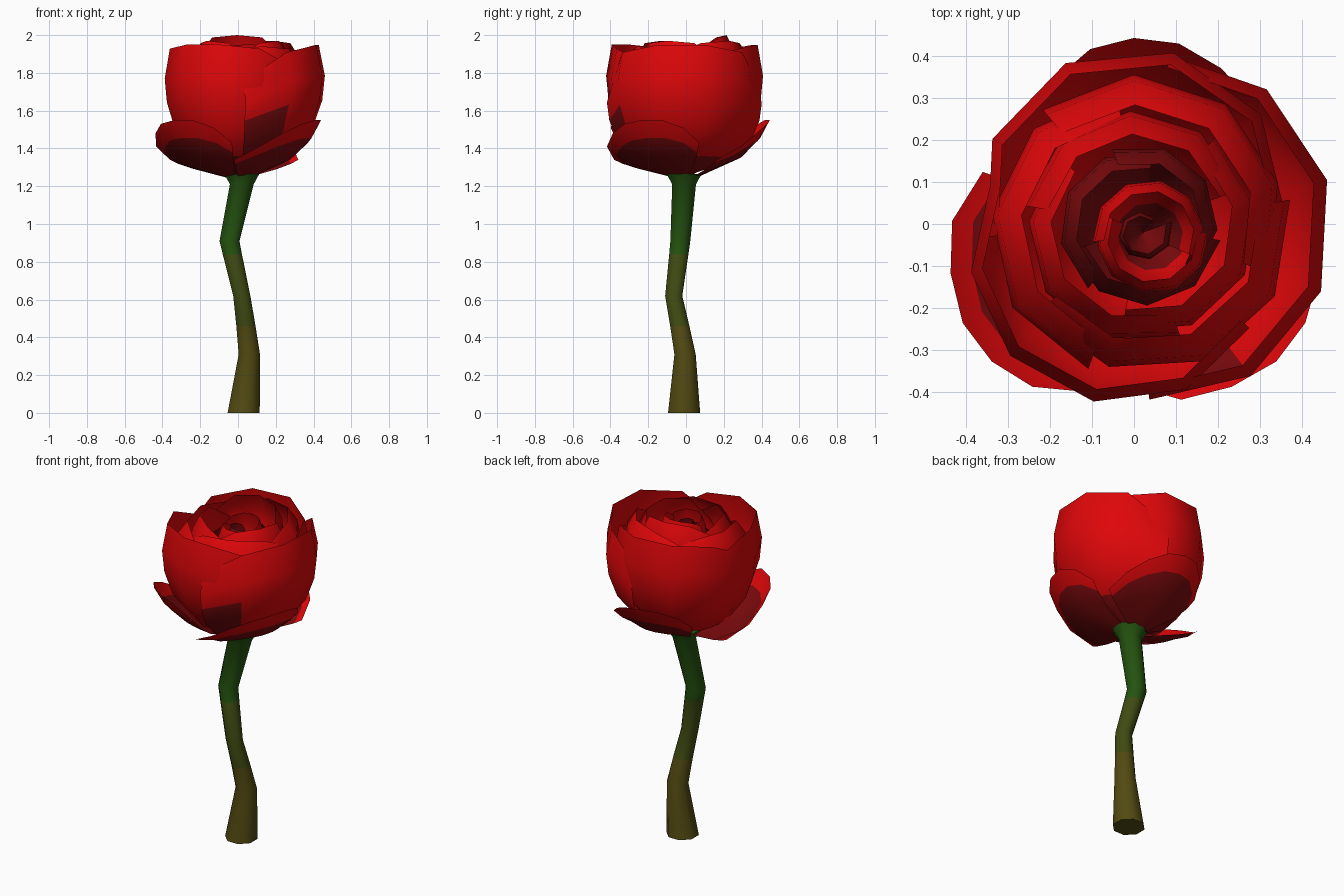
import bpy, bmesh, math
from mathutils import Vector

if "Cube" in bpy.data.objects:
    bpy.data.objects.remove(bpy.data.objects["Cube"])


def material(name, rgb):
    m = bpy.data.materials.new(name)
    m.diffuse_color = (*rgb, 1)
    m.use_nodes = True
    m.node_tree.nodes["Principled BSDF"].inputs["Base Color"].default_value = m.diffuse_color
    return m


RED = material("petal red", (0.74, 0.002, 0.003))
DARK = material("deep red", (0.2, 0.003, 0.004))
GREEN = material("leaf green", (0.018, 0.085, 0.005))
MOSS = material("moss green", (0.05, 0.07, 0.006))
OLIVE = material("olive brown", (0.085, 0.068, 0.006))


def build(name, rows, mats, rule, closed=False, cap=False):
    """Skin a grid of points; rule(face centre, row, column) gives the material slot."""
    bm = bmesh.new()
    grid = [[bm.verts.new(p) for p in row] for row in rows]
    n = len(grid[0])
    for i in range(len(grid) - 1):
        for j in range(n if closed else n - 1):
            k = (j + 1) % n
            f = bm.faces.new((grid[i][j], grid[i][k], grid[i + 1][k], grid[i + 1][j]))
            f.material_index = rule(f.calc_center_median(), i, j)
    if cap:
        bm.faces.new(grid[0][::-1]).material_index = rule(Vector((0, 0, 0)), 0, 0)
        bm.faces.new(grid[-1]).material_index = rule(Vector((0, 0, 2)), 0, 0)
    me = bpy.data.meshes.new(name)
    bm.to_mesh(me)
    bm.free()
    for m in mats:
        me.materials.append(m)
    ob = bpy.data.objects.new(name, me)
    bpy.context.collection.objects.link(ob)
    bpy.ops.object.select_all(action='DESELECT')
    ob.select_set(True)
    bpy.context.view_layer.objects.active = ob
    bpy.ops.object.shade_smooth_by_angle(angle=math.radians(55))
    return ob


def polar(deg, r, z, cx=0, cy=0):
    a = math.radians(deg)
    return (cx + r * math.cos(a), cy + r * math.sin(a), z)


# Bent stem with a flared calyx: x, y, z, radius
path = [(0.03, -0.01, 0, 0.092), (0.06, -0.005, 0.31, 0.061), (0.042, -0.033, 0.46, 0.055),
        (0.02, -0.065, 0.62, 0.049), (-0.03, -0.038, 0.84, 0.055), (-0.045, -0.03, 0.91, 0.057),
        (0.02, -0.01, 1.21, 0.068), (0.02, -0.01, 1.265, 0.1)]
build("stem", [[polar(22.5 + 45 * k, r, z, x, y) for k in range(8)] for x, y, z, r in path],
      [OLIVE, MOSS, GREEN], lambda c, i, j: 0 if c.z < 0.46 else 1 if c.z < 0.85 else 2,
      closed=True, cap=True)

# Three low, spreading petals with one drooping corner: angle offset, radius, height
rim = [(-56, 0.38, 1.34), (-38, 0.435, 1.41), (-22, 0.455, 1.48), (-7, 0.475, 1.53),
       (7, 0.475, 1.55), (21, 0.46, 1.55), (35, 0.42, 1.51), (48, 0.36, 1.43)]
for k, a in enumerate((217, -37, 83)):
    s = 0.94 if a == 83 else 1
    rows = [[polar(a + d * 0.9, 0.06 * s, 1.245) for d, r, z in rim],
            [polar(a + d, r * 0.66 * s, 1.325 + (z - 1.45) * 0.3) for d, r, z in rim],
            [polar(a + d, r * 0.88 * s, 1.39 + (z - 1.45) * 0.65) for d, r, z in rim],
            [polar(a + d, (r * 0.95 + 0.02) * s, z) for d, r, z in rim]]
    build(f"low_petal_{k + 1}", rows, [DARK, RED], lambda c, i, j: int(i > 1))


# Cupped petals: radius fraction, height fraction
outer_profile = [(0.08, 0), (0.6, 0.14), (0.86, 0.36), (0.97, 0.57), (1.0, 0.76), (0.93, 1)]
inner_profile = [(0.04, 0), (0.6, 0.2), (0.92, 0.5), (1.0, 0.75), (0.96, 0.88), (0.8, 1)]


def cup_petal(name, start, end, radii, top, drop, cols, rule, profile=inner_profile,
              cx=0.0, cy=0.0, base=1.265):
    """Radii are given at the start edge, middle and end edge."""
    r0, rm, r1 = radii
    rows = []
    for fr, t in profile:
        row = []
        for j in range(cols):
            u = 2 * j / (cols - 1) - 1
            r = rm + (r1 - r0) / 2 * u + ((r0 + r1) / 2 - rm) * u * u
            z = base + t * (top - drop * abs(u) ** 3 - base)
            row.append(polar(start + (end - start) * (u + 1) / 2, fr * r, z, cx, cy))
        rows.append(row)
    build(name, rows, [DARK, RED], rule)


# Outer cup; the right petal has a dark lower corner
cup_petal("outer_petal_right", -85, 78, (0.42, 0.475, 0.41), 1.95, 0.19, 6,
          lambda c, i, j: 0 if i == 0 or (i < 3 and j == 0) else 1, outer_profile)
cup_petal("outer_petal_front", 166, 318, (0.355, 0.435, 0.37), 1.95, 0.1, 6,
          lambda c, i, j: int(i > 0), outer_profile)
cup_petal("outer_petal_back", 5, 185, (0.36, 0.42, 0.35), 1.95, 0.14, 6,
          lambda c, i, j: int(i > 0), outer_profile)

# Nested inner rings curling inward: label, radius, top, drop, start angle, rows left dark
rings = [("middle", 0.355, 1.95, 0.1, -20, 1),
         ("inner", 0.275, 1.98, 0.1, 20, 1),
         ("deep", 0.19, 1.86, 0.08, -40, 5)]
for label, r, top, drop, start, dark in rings:
    for k in range(3):
        h = top + (0.02 if k == 0 else -0.01)
        a = start + 120 * k
        cup_petal(f"{label}_petal_{k + 1}", a, a + 150, (r * 0.92, r, r * 1.02), h, drop, 5,
                  lambda c, i, j: int(i >= dark), cx=0.015, cy=-0.005)

# Tight bud in the middle
for k in range(2):
    a = -25 + 180 * k
    cup_petal(f"bud_petal_{k + 1}", a, a + 210, (0.125, 0.135, 0.14), 1.95 - 0.02 * k, 0.05, 7,
              lambda c, i, j: int(i > 0), cx=0.04, cy=-0.03, base=1.4)
cup_petal("bud_core", 50, 380, (0.045, 0.06, 0.075), 1.91, 0.03, 8,
          lambda c, i, j: 0, cx=0.02, cy=-0.02, base=1.6)
